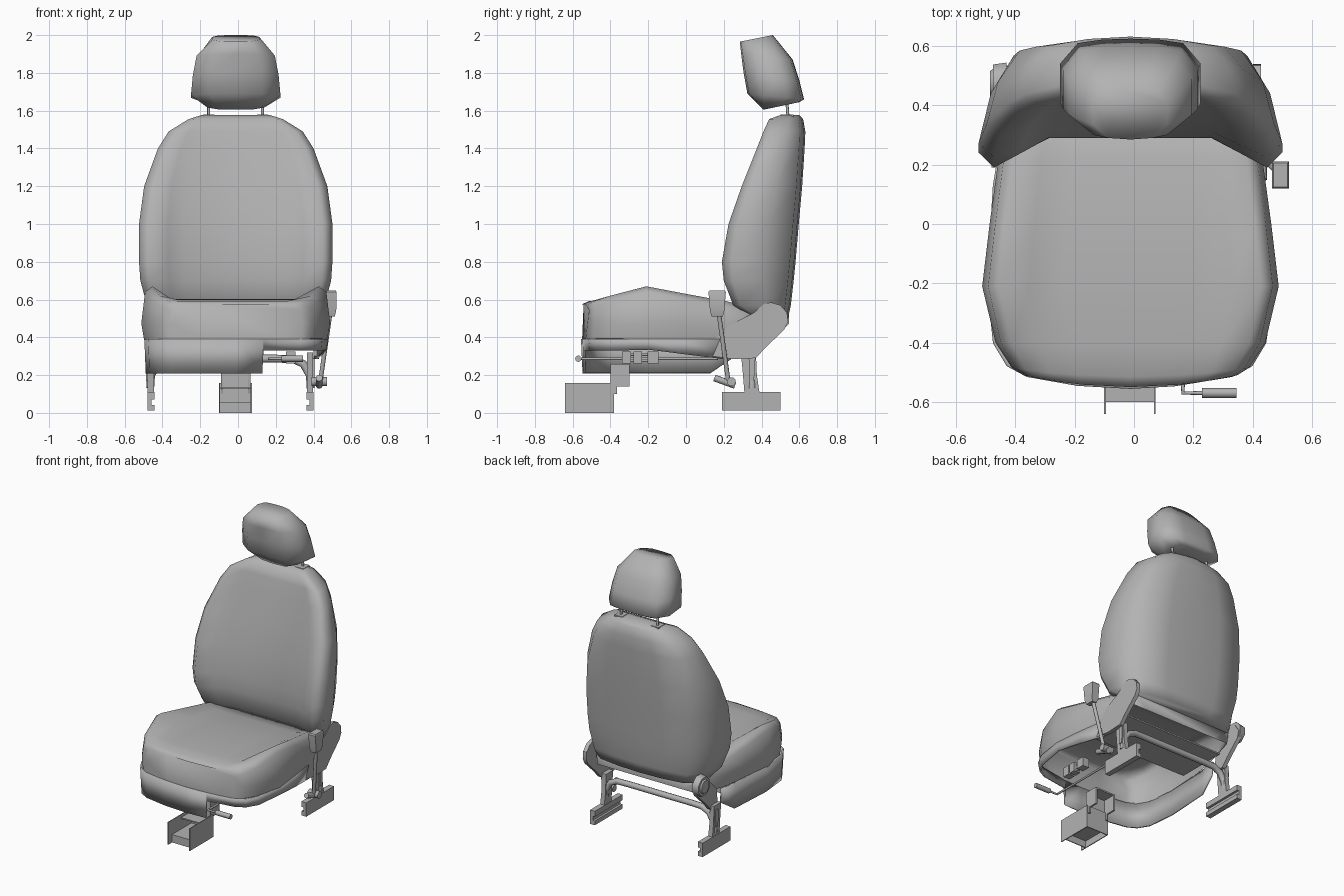
import bpy, bmesh, math
from mathutils import Vector

if "Cube" in bpy.data.objects:
    bpy.data.objects.remove(bpy.data.objects["Cube"])

CX = -0.012  # seat centreline
GREY = bpy.data.materials.new("dark_grey")
GREY.diffuse_color = (.45, .45, .45, 1)
GREY.use_nodes = True
GREY.node_tree.nodes["Principled BSDF"].inputs["Base Color"].default_value = GREY.diffuse_color


def make(name, verts, faces, angle=35):
    me = bpy.data.meshes.new(name)
    me.from_pydata([tuple(v) for v in verts], [], faces)
    bm = bmesh.new()
    bm.from_mesh(me)
    bmesh.ops.recalc_face_normals(bm, faces=bm.faces)
    bm.to_mesh(me)
    bm.free()
    me.shade_smooth()
    me.set_sharp_from_angle(angle=math.radians(angle))
    me.materials.append(GREY)
    ob = bpy.data.objects.new(name, me)
    bpy.context.collection.objects.link(ob)
    return ob


def loft(name, rings, angle=60, skip=()):
    n = len(rings[0])
    verts = [v for r in rings for v in r]
    faces = [tuple(range(n)), tuple(range((len(rings) - 1) * n, len(rings) * n))]
    for k in range(len(rings) - 1):
        for i in range(n):
            if i not in skip:
                j = (i + 1) % n
                faces.append((k*n + i, k*n + j, k*n + n + j, k*n + n + i))
    return make(name, verts, faces, angle)


def mirror_ring(half):
    """Half ring from x=0 round to x=0 -> full ring about the centreline."""
    full = half + [(-x, y, z) for x, y, z in half[-2:0:-1]]
    return [(x + CX, y, z) for x, y, z in full]


def prism(name, pts, axis, lo, hi, angle=35):
    put = {'x': lambda a, b, t: (t, a, b), 'y': lambda a, b, t: (a, t, b),
           'z': lambda a, b, t: (a, b, t)}[axis]
    return loft(name, [[put(a, b, t) for a, b in pts] for t in (lo, hi)], angle)


def box(name, x0, x1, y0, y1, z0, z1):
    return prism(name, [(x0, y0), (x1, y0), (x1, y1), (x0, y1)], 'z', z0, z1)


def rod(name, a, b, r0, r1=None, n=10):
    a, b = Vector(a), Vector(b)
    r1 = r0 if r1 is None else r1
    d = (b - a).normalized()
    u = d.orthogonal().normalized()
    w = d.cross(u)
    ang = [math.tau * (i + .5) / n for i in range(n)]
    return loft(name, [[p + r * (u * math.cos(t) + w * math.sin(t)) for t in ang]
                       for p, r in ((a, r0), (b, r1))], 50)


def tube(name, pts, r):
    cu = bpy.data.curves.new(name, 'CURVE')
    cu.dimensions = '3D'
    cu.bevel_depth = r
    cu.bevel_resolution = 2
    cu.use_fill_caps = True
    cu.materials.append(GREY)
    sp = cu.splines.new('POLY')
    sp.points.add(len(pts) - 1)
    for p, c in zip(sp.points, pts):
        p.co = (*c, 1)
    ob = bpy.data.objects.new(name, cu)
    bpy.context.collection.objects.link(ob)
    return ob


# Backrest: z, half width, bolster front y, centre front y, back y
rings = []
for z, w, yf, yc, yb in [
        (.50, .42, .36, .38, .54), (.57, .47, .25, .31, .555), (.70, .505, .20, .29, .57),
        (.80, .512, .19, .29, .58), (1.0, .512, .225, .31, .597), (1.2, .485, .295, .355, .615),
        (1.4, .412, .375, .40, .628), (1.49, .355, .41, .425, .632),
        (1.555, .25, .44, .445, .62), (1.577, .18, .50, .50, .60)]:
    d = yb - yf
    rings.append(mirror_ring([
        (0, yc, z), (.54*w, yc, z), (.70*w, yc - .45*(yc - yf), z), (.90*w, yf, z),
        (w, yf + .13*d, z), (.92*w, yf + .58*d, z),
        (.77*w, yb - .03, z), (.4*w, yb - .008, z), (0, yb, z)]))
loft("backrest", rings, 95)

# Seat cushion, open underneath: y, half width, bolster top z, centre top z, bottom z, forward bow
rings = []
for y, w, zt, zc, zb, bow in [
        (-.51, .36, .575, .575, .39, .04), (-.485, .40, .59, .592, .385, .03),
        (-.40, .455, .62, .60, .385, .01), (-.21, .50, .67, .602, .385, 0),
        (0, .475, .63, .59, .385, 0), (.22, .445, .59, .565, .39, 0), (.45, .40, .53, .51, .42, 0)]:
    def p(x, z):
        return (x*w, y - bow*(1 - x*x), z)
    rings.append(mirror_ring([
        p(0, zc), p(.45, zc), p(.68, zc), p(.88, zt), p(.96, zt - .03), p(1, zb + .09),
        p(.97, zb), p(.68, zb), p(.45, zb), p(0, zb)]))
loft("seat_cushion", rings, 80, skip=range(6, 12))
box("seat_rear_pan", CX - .40, CX + .40, .0, .36, .385, .395)

# Plastic skirt round the cushion: x, y, bottom z
skirt = [(-.45, .25, .29), (-.47, .13, .21), (-.49, -.2, .21), (-.47, -.40, .21),
         (-.425, -.475, .21), (-.36, -.51, .21), (-.19, -.54, .21), (CX, -.55, .21), (.13, -.543, .21),
         (.132, -.543, .33), (.33, -.51, .33), (.395, -.475, .33), (.44, -.40, .33),
         (.47, -.2, .335), (.45, 0, .31), (.42, .2, .285)]
n = len(skirt)
verts = [(x, y, .392) for x, y, z in skirt] + [(x*.985, y*.985, z) for x, y, z in skirt]
ob = make("seat_skirt", verts, [(i, i + 1, n + i + 1, n + i) for i in range(n - 1)], 50)
m = ob.modifiers.new("thickness", 'SOLIDIFY')
m.thickness = .012
m.offset = 0

# Headrest: half width, front (y, z), back (y, z)
rings = []
for w, f, b in [(.15, (.41, 1.605), (.60, 1.645)), (.237, (.325, 1.69), (.625, 1.66)),
                (.227, (.305, 1.80), (.60, 1.76)), (.207, (.292, 1.90), (.565, 1.87)),
                (.125, (.285, 1.965), (.46, 2.0))]:
    f, b = Vector(f), Vector(b)
    rings.append(mirror_ring([(x*w, *f.lerp(b, t)) for x, t in
                              [(0, 0), (.6, .03), (1, .28), (1, .72), (.75, .95), (.4, .99), (0, 1)]]))
loft("headrest", rings, 120)

# Headrest posts and guides
for x in (-.155, .13):
    rod("headrest_post", (x, .545, 1.50), (x, .53, 1.70), .008)
    box("headrest_guide", x - .03, x + .03, .50, .57, 1.55, 1.58)

# Rear rails, legs and hinge brackets on both sides
rail = [(0, 0), (.038, 0), (.038, .03), (.022, .03), (.022, .06), (.038, .06), (.038, .098), (0, .098)]
leg = [(.31, .10), (.39, .10), (.375, .2), (.37, .32), (.29, .32), (.30, .22)]
hinge = [(.14, .30), (.14, .42), (.25, .475), (.36, .53), (.41, .575), (.45, .585), (.50, .57),
         (.535, .53), (.54, .48), (.52, .44), (.42, .345), (.37, .29), (.25, .285)]
small_hinge = [(.29, .29), (.31, .42), (.42, .53), (.50, .54), (.535, .49), (.52, .44), (.42, .345), (.37, .29)]
for side, xr, xh, shape in ((-1, -.48, -.44, small_hinge), (1, .40, .415, hinge)):
    prism("rear_rail", [(xr - side*a, .012 + b) for a, b in rail], 'y', .19, .50)
    c = xr - side*.018
    prism("rear_leg", leg, 'x', c - .016, c + .016)
    prism("leg_slot_rib", [(.335, .17), (.36, .17), (.367, .29), (.332, .29)], 'x',
          c + side*.014, c + side*.024)
    prism("hinge_bracket", shape, 'x', xh - .014, xh + .014)

# Cross tube between the rear legs
h = [(.425, .13), (.42, .2), (.385, .26), (.33, .285), (.24, .287)]
tube("rear_cross_tube", [(-.04 - a, .35, z) for a, z in h] + [(-.04 + a, .35, z) for a, z in h[::-1]], .021)

# Recliner knob on the left hinge
rod("recliner_knob", (-.43, .475, .50), (-.475, .475, .50), .075, .068, 8)
rod("recliner_knob_cap", (-.47, .475, .50), (-.485, .475, .50), .055, .045, 8)

# Side lever on the right
rod("lever_rod", (.435, .225, .16), (.487, .175, .52), .012)
loft("lever_grip", [[(x, .165 + a*d, z) for x, a in ((.494 - e, -1), (.494 + e, -1), (.494 + e, 1), (.494 - e, 1))]
                    for z, d, e in ((.51, .03, .018), (.54, .038, .026), (.64, .046, .028), (.648, .04, .024))], 40)
rod("lever_pivot", (.39, .24, .165), (.47, .24, .165), .024)
rod("lever_link", (.43, .15, .185), (.43, .26, .145), .018)

# Slide release bar with handle, and clamp blocks on the right
tube("slide_bar", [(.23, -.57, .287), (.165, -.57, .287), (.165, -.54, .287), (.165, .17, .287)], .007)
rod("slide_handle", (.23, -.57, .287), (.345, -.57, .287), .017)
for y, s in ((-.315, .025), (-.255, .022), (-.175, .03)):
    box("slide_clamp", .255, .305, y - s, y + s, .262, .326)
for z in (.277, .31):
    rod("slide_clamp_pin", (.28, -.33, z), (.28, -.15, z), .009, n=8)

# Front mount: open channel, inner plates and post
for x in (-.098, .070):
    box("mount_side", x - .003, x + .003, -.64, -.38, 0, .158)
box("mount_shelf", -.097, .069, -.60, -.38, .048, .056)
box("mount_lip", -.097, .069, -.60, -.594, 0, .055)
box("mount_back", -.097, .069, -.386, -.38, 0, .158)
box("mount_top", -.097, .069, -.50, -.38, .13, .138)
post = [(-.40, .14), (-.385, .10), (-.365, .10), (-.365, .14), (-.30, .14), (-.30, .26), (-.40, .26)]
for x in (-.085, .06):
    prism("mount_post_side", post, 'x', x - .006, x + .006)
box("mount_post_web", -.085, .06, -.40, -.39, .13, .26)
box("mount_post_top", -.085, .06, -.40, -.30, .25, .26)
